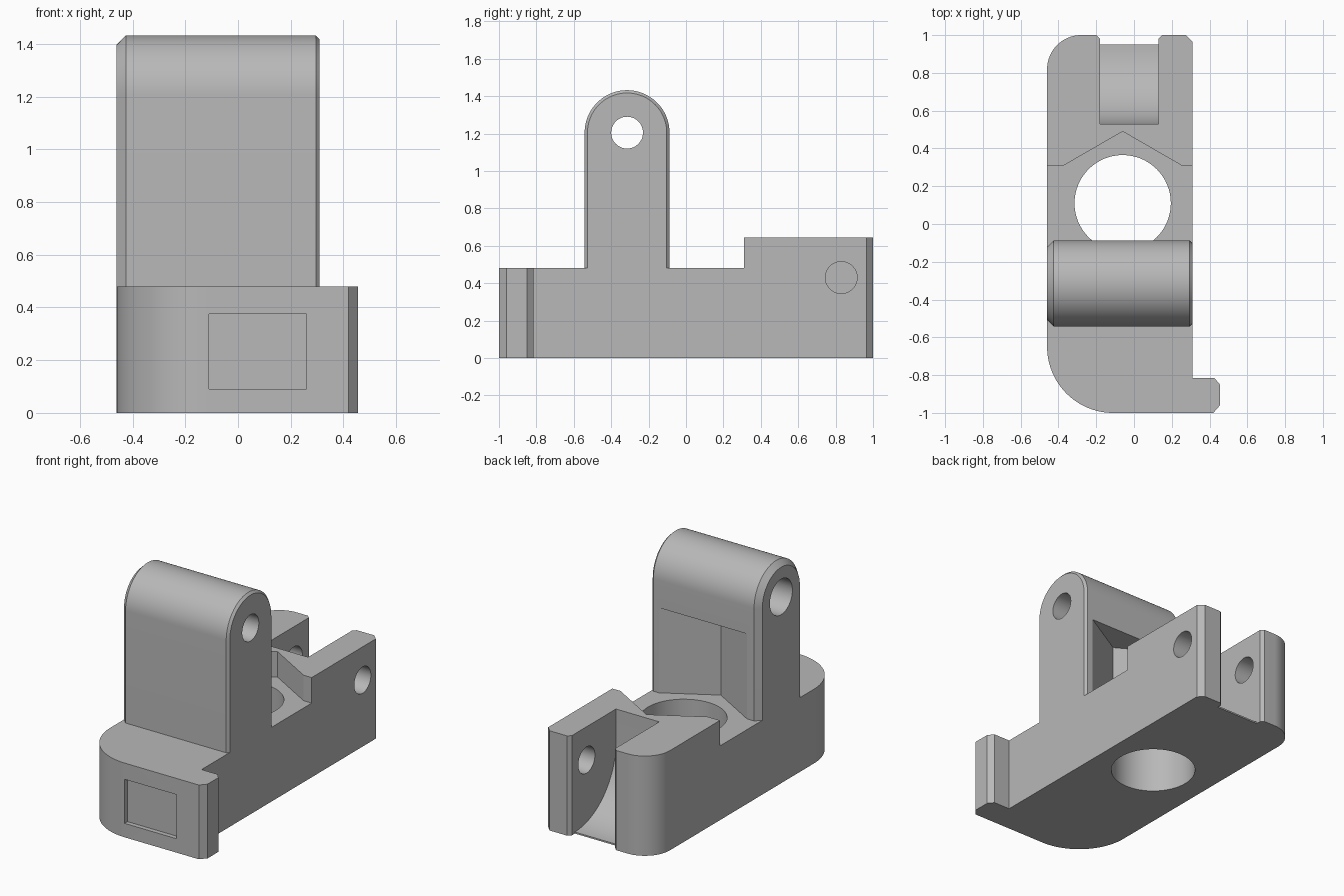
import bpy, bmesh
from math import sin, cos, pi, radians

cube = bpy.data.objects.get("Cube")
if cube:
    bpy.data.objects.remove(cube, do_unlink=True)

grey = bpy.data.materials.new("plain_grey")
grey.use_nodes = True
colour = (0.48, 0.48, 0.48, 1)
grey.diffuse_color = colour
grey.node_tree.nodes["Principled BSDF"].inputs["Base Color"].default_value = colour


def arc(u, v, r, start, end, steps=24):
    """Points on an arc, angles in degrees."""
    angles = [radians(start + (end - start) * i / steps) for i in range(steps + 1)]
    return [(u + r * cos(a), v + r * sin(a)) for a in angles]


def circle(u, v, r, steps=64):
    return arc(u, v, r, 0, 360, steps)[:-1]


def loft(name, axis, sections):
    """Solid through (position, outline) sections along x or z."""
    bm = bmesh.new()
    rings = []
    for pos, pts in sections:
        rings.append([bm.verts.new((pos, u, v) if axis == "x" else (u, v, pos))
                      for u, v in pts])
    for a, b in zip(rings, rings[1:]):
        for i in range(len(a)):
            j = (i + 1) % len(a)
            bm.faces.new((a[i], a[j], b[j], b[i]))
    bm.faces.new(rings[0][::-1])
    bm.faces.new(rings[-1])
    bmesh.ops.recalc_face_normals(bm, faces=bm.faces)
    mesh = bpy.data.meshes.new(name)
    bm.to_mesh(mesh)
    bm.free()
    mesh.materials.append(grey)
    obj = bpy.data.objects.new(name, mesh)
    bpy.context.collection.objects.link(obj)
    return obj


def prism(name, axis, pts, lo, hi):
    return loft(name, axis, [(lo, pts), (hi, pts)])


def rect(u0, v0, u1, v1):
    return [(u0, v0), (u1, v0), (u1, v1), (u0, v1)]


def combine(body, tool, operation="DIFFERENCE"):
    tool.hide_render = True
    mod = body.modifiers.new("join", "BOOLEAN")
    mod.operation = operation
    mod.solver = "EXACT"
    mod.object = tool
    bpy.ops.object.select_all(action="DESELECT")
    bpy.context.view_layer.objects.active = body
    body.select_set(True)
    bpy.ops.object.modifier_apply(modifier=mod.name)
    bpy.data.objects.remove(tool, do_unlink=True)


# Base with rounded left corners and a chamfered side tab
outline = (arc(-0.11, -0.65, 0.35, 180, 270)
           + [(0.42, -1), (0.455, -0.96), (0.455, -0.85), (0.425, -0.815),
              (0.31, -0.815), (0.31, 0.965), (0.275, 1)]
           + arc(-0.28, 0.82, 0.18, 90, 180))
body = prism("bracket_body", "z", outline, 0, 0.645)
combine(body, prism("low_deck_cut", "z", rect(-0.6, -1.1, 0.6, 0.31), 0.48, 0.8))


# Upright lug with a round top and chamfered ends
def arch(inset):
    r = 0.227 - inset
    return [(-0.315 - r, 0.3), (-0.315 + r, 0.3)] + arc(-0.315, 1.205, r, 0, 180, 40)


lug = loft("upright_lug", "x", [(-0.46, arch(0.035)), (-0.425, arch(0)),
                                (0.295, arch(0)), (0.31, arch(0.015))])
combine(body, lug, "UNION")

# Hexagonal clearance above the central bore
hexagon = arc(-0.06, 0.11, 0.38, 30, 330, 5)
combine(body, prism("hex_cut", "z", hexagon, 0.48, 1.03))
combine(body, prism("bore_cut", "z", circle(-0.06, 0.11, 0.255), -0.1, 0.6))

# Stepped hole through the lug
combine(body, prism("lug_hole_cut", "x", circle(-0.315, 1.205, 0.085), -0.6, 0.6))
combine(body, prism("lug_counterbore_cut", "x", circle(-0.315, 1.205, 0.115), -0.6, 0.1))

# Rear slot with a curved floor and chamfered mouth
slot = [(0.53, 0.8)] + arc(0.95, 0.43, 0.42, 180, 270) + [(0.95, -0.1), (1.1, -0.1), (1.1, 0.8)]
combine(body, prism("slot_cut", "x", slot, -0.18, 0.13))
mouth = [(-0.22, 1.02), (-0.16, 0.96), (0.11, 0.96), (0.17, 1.02)]
combine(body, prism("slot_mouth_cut", "z", mouth, -0.1, 0.8))

# Blind cross pin hole and shallow front panel
combine(body, prism("pin_hole_cut", "x", circle(0.83, 0.43, 0.085), -0.36, 0.6))
combine(body, prism("front_panel_cut", "z", rect(-0.11, -1.1, 0.26, -0.97), 0.09, 0.375))

bpy.ops.object.select_all(action="DESELECT")
body.select_set(True)
bpy.context.view_layer.objects.active = body
bpy.ops.object.shade_smooth_by_angle(angle=radians(25))
